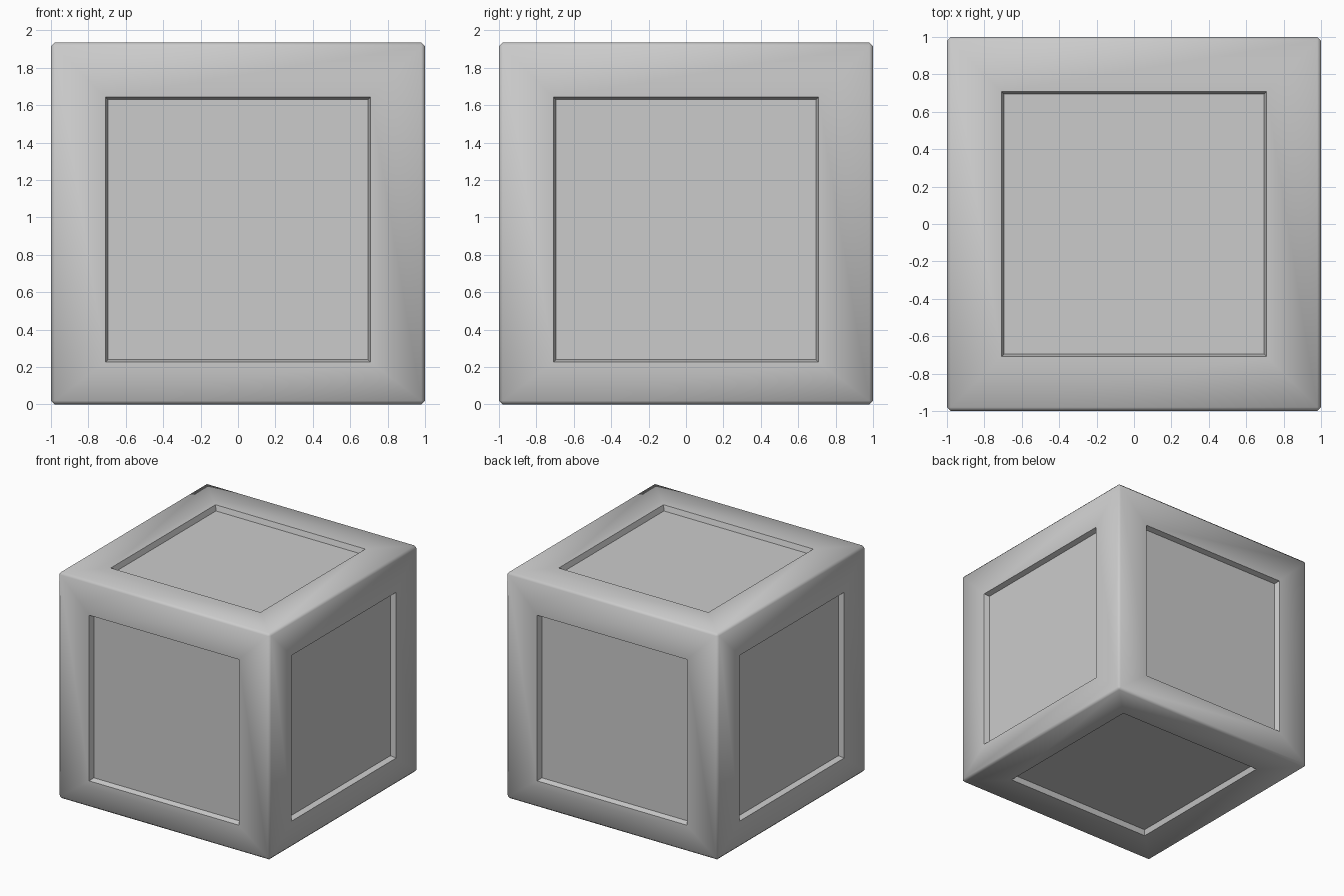
import bpy, bmesh, math

if "Cube" in bpy.data.objects:
    bpy.data.objects.remove(bpy.data.objects["Cube"])

MID = 0.935       # height of the side panels' centre
bm = bmesh.new()
bmesh.ops.create_cube(bm, size=2.0)
outer_edges = list(bm.edges)
panels = list(bm.faces)

# Frame around each face, then a sunken panel with slightly sloped walls
bmesh.ops.inset_individual(bm, faces=panels, thickness=0.292, use_even_offset=True)
bmesh.ops.inset_individual(bm, faces=panels, thickness=0.013, depth=-0.045,
                           use_even_offset=True)

# Lift the underside (rim and its panel) so the crate is a little shorter than wide
for v in bm.verts:
    v.co.z += MID
    if v.co.z < 0.1:
        v.co.z += 1.0 - MID

# Small chamfer along the outer edges
bmesh.ops.bevel(bm, geom=outer_edges, offset=0.02, offset_type='OFFSET',
                segments=1, affect='EDGES')
bmesh.ops.recalc_face_normals(bm, faces=bm.faces)

mesh = bpy.data.meshes.new("panelled_crate")
bm.to_mesh(mesh)
bm.free()
crate = bpy.data.objects.new("panelled_crate", mesh)
bpy.context.collection.objects.link(crate)

# Soft chamfers, crisp panel rims
bpy.context.view_layer.objects.active = crate
crate.select_set(True)
bpy.ops.object.shade_smooth_by_angle(angle=math.radians(60))
